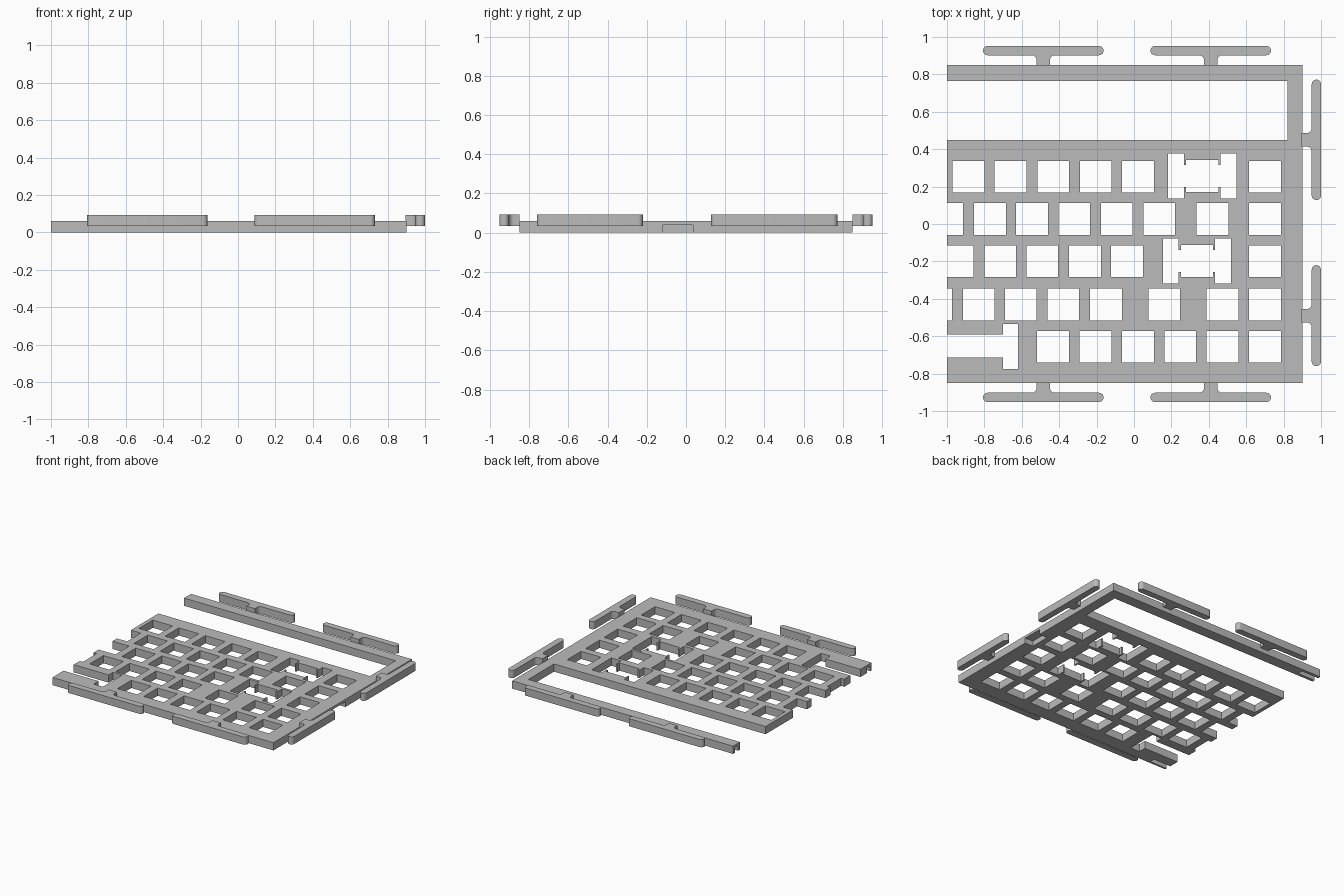
import bpy, bmesh, math
from mathutils import Matrix

cube = bpy.data.objects.get("Cube")
if cube:
    bpy.data.objects.remove(cube)

GREY = (0.5, 0.5, 0.5, 1)
grey = bpy.data.materials.new("plain grey")
grey.use_nodes = True
grey.diffuse_color = GREY
grey.node_tree.nodes["Principled BSDF"].inputs["Base Color"].default_value = GREY

TOP = 0.06
KEY = 0.17


def make_object(name, bm):
    bmesh.ops.recalc_face_normals(bm, faces=bm.faces)
    mesh = bpy.data.meshes.new(name)
    bm.to_mesh(mesh)
    bm.free()
    mesh.materials.append(grey)
    obj = bpy.data.objects.new(name, mesh)
    bpy.context.collection.objects.link(obj)
    return obj


def add_box(bm, x0, x1, y0, y1, z0=-0.1, z1=0.2):
    place = Matrix.Translation(((x0 + x1) / 2, (y0 + y1) / 2, (z0 + z1) / 2))
    size = Matrix.Diagonal((x1 - x0, y1 - y0, z1 - z0, 1))
    bmesh.ops.create_cube(bm, size=1, matrix=place @ size)


def add_stabiliser(bm, x, y):
    # Two side slots joined to a key opening, leaving small prongs
    for side in (-1, 1):
        cx = x + side * 0.14
        add_box(bm, cx - 0.042, cx + 0.042, y - 0.12, y + 0.12)
    add_box(bm, x - 0.086, x + 0.086, y - KEY / 2, y + KEY / 2)
    add_box(bm, x - 0.12, x + 0.12, y - 0.059, y + 0.059)


# Openings: row centre, key centres, and where the half key at the left ends
rows = [
    (0.253, (-0.885, -0.66, -0.432, -0.205, 0.021, 0.70), None),
    (0.027, (-0.77, -0.545, -0.32, -0.092, 0.135, 0.42, 0.70), -0.914),
    (-0.199, (-0.715, -0.49, -0.262, -0.037, 0.70), -0.857),
    (-0.431, (-0.83, -0.605, -0.378, -0.15, 0.162, 0.473, 0.70), -0.973),
    (-0.656, (-0.433, -0.206, 0.021, 0.247, 0.473, 0.70), None),
]
cuts = bmesh.new()
for y, centres, left_end in rows:
    for x in centres:
        add_box(cuts, x - KEY / 2, x + KEY / 2, y - KEY / 2, y + KEY / 2)
    if left_end:
        add_box(cuts, -1.1, left_end, y - KEY / 2, y + KEY / 2)
add_stabiliser(cuts, 0.365, 0.257)
add_stabiliser(cuts, 0.336, -0.198)
# Back window and long key slot, both open at the left
add_box(cuts, -1.1, 0.82, 0.45, 0.765)
add_box(cuts, -1.1, -0.66, -0.715, -0.59)
add_box(cuts, -0.70, -0.62, -0.775, -0.535)
# Notch under the right edge and grooves under the rail ends
add_box(cuts, 0.83, 1.0, -0.12, 0.035, -0.1, 0.04)
for y in (0.807, -0.815):
    add_box(cuts, -1.1, -0.85, y - 0.02, y + 0.02, -0.1, 0.04)
cutter = make_object("opening_cutter", cuts)
cutter.hide_render = True

# Plate
body = bmesh.new()
add_box(body, -1, 0.90, -0.85, 0.85, 0, TOP)
plate = make_object("key_plate", body)
mod = plate.modifiers.new("openings", "BOOLEAN")
mod.operation = "DIFFERENCE"
mod.solver = "EXACT"
mod.use_self = True
mod.object = cutter
bpy.context.view_layer.objects.active = plate
bpy.ops.object.modifier_apply(modifier=mod.name)
bpy.data.objects.remove(cutter)


def arc(cx, cy, r, start, end, steps):
    angles = [math.radians(start + (end - start) * i / steps) for i in range(steps + 1)]
    return [(cx + r * math.cos(a), cy + r * math.sin(a)) for a in angles]


def mount_tab(name, x, y, turn, left, right):
    """Rounded bar on a filleted stem, pointing outward from the plate edge."""
    half, gap, width, fillet = 0.036, 0.052, 0.05, 0.025
    r = width / 2
    outline = [(-half, -0.002), (half, -0.002)]
    outline += arc(half + fillet, gap - fillet, fillet, 180, 90, 5)
    outline += arc(right - r, gap + r, r, -90, 90, 12)
    outline += arc(left + r, gap + r, r, 90, 270, 12)
    outline += arc(-half - fillet, gap - fillet, fillet, 90, 0, 5)
    bm = bmesh.new()
    face = bm.faces.new([bm.verts.new((px, py, 0.034)) for px, py in outline])
    up = bmesh.ops.extrude_face_region(bm, geom=[face])["geom"]
    bmesh.ops.translate(bm, vec=(0, 0, 0.059),
                        verts=[v for v in up if isinstance(v, bmesh.types.BMVert)])
    bm.transform(Matrix.Translation((x, y, 0)) @ Matrix.Rotation(math.radians(turn), 4, "Z"))
    tab = make_object(name, bm)
    bpy.ops.object.select_all(action="DESELECT")
    tab.select_set(True)
    bpy.context.view_layer.objects.active = tab
    bpy.ops.object.shade_smooth_by_angle(angle=math.radians(30))


# Mounting tabs around the edges
for side, x in (("right", -0.485), ("left", 0.41)):
    mount_tab("back_tab_" + side, x, 0.85, 0, -0.322, 0.322)
    mount_tab("front_tab_" + side, x, -0.85, 180, -0.322, 0.322)
mount_tab("side_tab_back", 0.898, 0.45, -90, -0.322, 0.322)
mount_tab("side_tab_front", 0.898, -0.49, -90, -0.27, 0.27)
